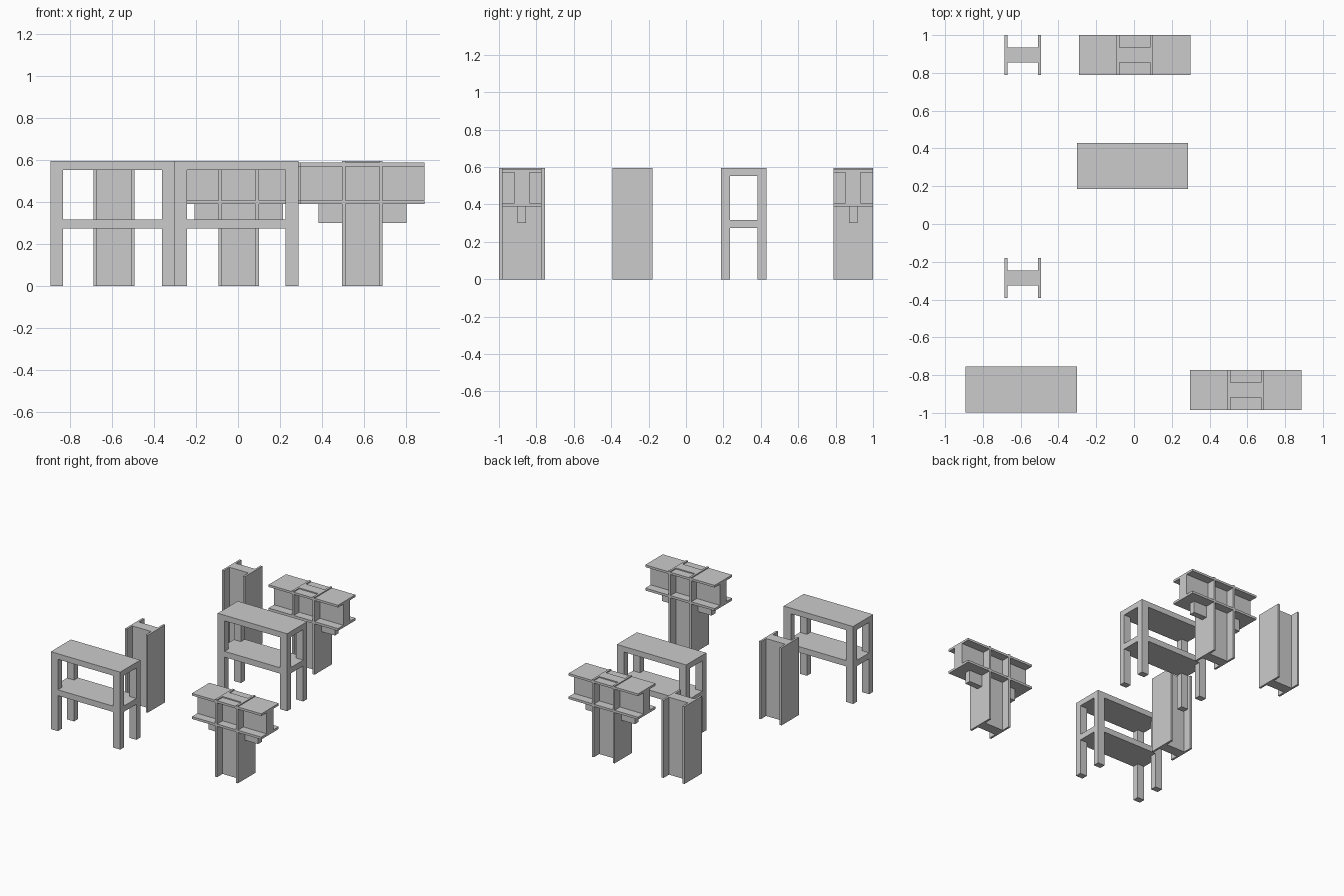
import bpy, bmesh

if "Cube" in bpy.data.objects:
    bpy.data.objects.remove(bpy.data.objects["Cube"])

H = 0.595          # overall height
COL_W, COL_D = 0.193, 0.212   # column width (x) and depth (y)
FL, WEB = 0.016, 0.08         # flange and web thickness


def add_box(bm, x0, x1, y0, y1, z0, z1):
    verts = bmesh.ops.create_cube(bm, size=1)["verts"]
    for v in verts:
        v.co.x = x0 if v.co.x < 0 else x1
        v.co.y = y0 if v.co.y < 0 else y1
        v.co.z = z0 if v.co.z < 0 else z1


def finish(bm, name, loc):
    mesh = bpy.data.meshes.new(name)
    bm.to_mesh(mesh)
    bm.free()
    ob = bpy.data.objects.new(name, mesh)
    ob.location = loc
    bpy.context.collection.objects.link(ob)
    return ob


def boxes(name, loc, specs):
    bm = bmesh.new()
    for s in specs:
        add_box(bm, *s)
    return finish(bm, name, loc)


def column(name, loc):
    # H-shaped outline extruded upwards
    a, b, d, w = COL_W / 2, COL_W / 2 - FL, COL_D / 2, WEB / 2
    right = [(b, -w), (b, -d), (a, -d), (a, d), (b, d), (b, w)]
    outline = right + [(-x, -y) for x, y in right]
    bm = bmesh.new()
    face = bm.faces.new([bm.verts.new((x, y, 0)) for x, y in outline])
    ext = bmesh.ops.extrude_face_region(bm, geom=[face])["geom"]
    bmesh.ops.translate(bm, vec=(0, 0, H),
                        verts=[g for g in ext if isinstance(g, bmesh.types.BMVert)])
    bmesh.ops.recalc_face_normals(bm, faces=bm.faces)
    return finish(bm, name, loc)


def table(name, loc):
    w, d, lx, ly = 0.295, 0.122, 0.06, 0.048
    for part, z0, z1 in (("top", 0.552, H), ("shelf", 0.273, 0.318)):
        boxes(f"{name}_{part}", loc, [(-w, w, -d, d, z0, z1)])
    # Legs are split by the flush shelf
    legs = []
    for z0, z1 in ((0, 0.273), (0.318, 0.552)):
        for x0, x1 in ((-w, lx - w), (w - lx, w)):
            for y0, y1 in ((-d, ly - d), (d - ly, d)):
                legs.append((x0, x1, y0, y1, z0, z1))
    boxes(f"{name}_legs", loc, legs)


def beam_joint(name, loc):
    column(f"{name}_column", loc)
    a, b, d, w = COL_W / 2, COL_W / 2 - FL, COL_D / 2, WEB / 2
    end, levels = 0.295, ((0.39, 0.408), (0.57, 0.587))
    for side, s in (("left", -1), ("right", 1)):
        x0, x1 = sorted((s * a, s * end))
        # Beam: two flanges and a web
        boxes(f"{name}_{side}_beam", loc,
              [(x0, x1, -d, d, z0, z1) for z0, z1 in levels]
              + [(x0, x1, -w, w, 0.408, 0.57)])
        # Seat bracket under the beam
        x0, x1 = sorted((s * a, s * 0.21))
        boxes(f"{name}_{side}_bracket", loc, [(x0, x1, -0.023, 0.023, 0.30, 0.39)])
    # Stiffener plates inside the column pockets
    boxes(f"{name}_stiffeners", loc,
          [(-b, b, y0, y1, z0, z1) for z0, z1 in levels
           for y0, y1 in ((-d, -w), (w, d))])


table("front_table", (-0.597, -0.877, 0))
table("middle_table", (-0.008, 0.308, 0))
column("front_column", (-0.59, -0.286, 0))
column("back_column", (-0.59, 0.894, 0))
beam_joint("front_joint", (0.592, -0.878, 0))
beam_joint("back_joint", (0.003, 0.894, 0))
